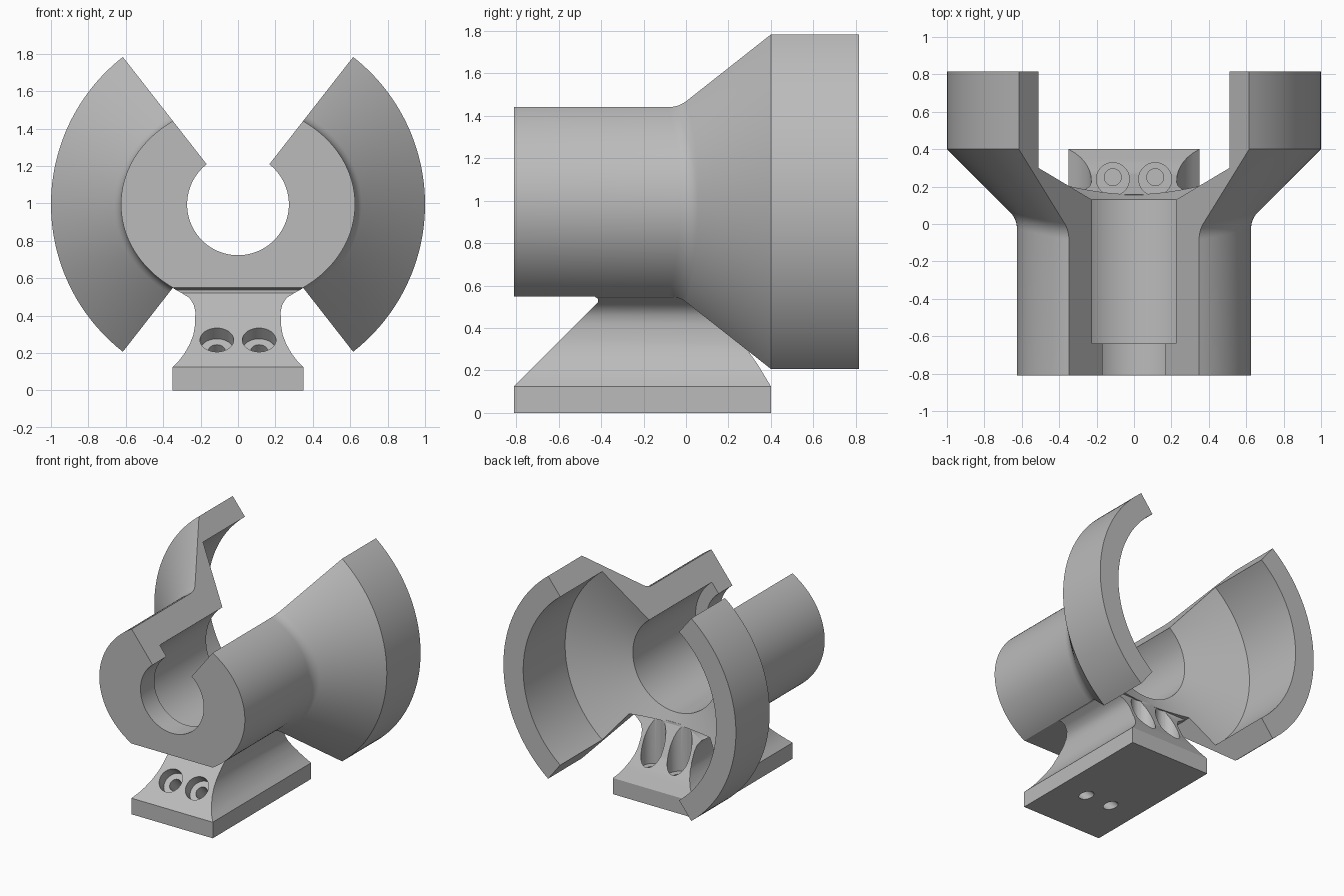
import bpy, bmesh
from math import sin, cos, radians, sqrt, tan
from mathutils import Vector, Matrix

if "Cube" in bpy.data.objects:
    bpy.data.objects.remove(bpy.data.objects["Cube"])

AXIS_Z = 0.995      # height of the bore axis
CUT = 52            # angle of the radial cut faces
FRONT, BACK = -0.81, 0.815
BORE, LIP = 0.366, 0.272

grey = bpy.data.materials.new("plain grey")
grey.use_nodes = True
grey.diffuse_color = (0.5, 0.5, 0.5, 1)
grey.node_tree.nodes["Principled BSDF"].inputs["Base Color"].default_value = (0.5, 0.5, 0.5, 1)


def finish(name, bm):
    bmesh.ops.recalc_face_normals(bm, faces=bm.faces)
    mesh = bpy.data.meshes.new(name)
    bm.to_mesh(mesh)
    bm.free()
    mesh.materials.append(grey)
    obj = bpy.data.objects.new(name, mesh)
    bpy.context.collection.objects.link(obj)
    return obj


def select(obj):
    bpy.ops.object.select_all(action='DESELECT')
    obj.select_set(True)
    bpy.context.view_layer.objects.active = obj


def smooth(obj):
    select(obj)
    bpy.ops.object.shade_smooth_by_angle(angle=radians(28))


def loft(name, rings):
    """Skin closed rings of equal length and cap both ends."""
    bm = bmesh.new()
    rows = [[bm.verts.new(p) for p in ring] for ring in rings]
    n = len(rows[0])
    for a, b in zip(rows, rows[1:]):
        for i in range(n):
            j = (i + 1) % n
            bm.faces.new((a[i], a[j], b[j], b[i]))
    bm.faces.new(rows[0])
    bm.faces.new(rows[-1])
    return finish(name, bm)


def sweep(name, start, end, profile, steps=48):
    """Sweep an angle-dependent (radius, y) profile around the bore axis."""
    rings = []
    for k in range(steps + 1):
        a = radians(start + (end - start) * k / steps)
        rings.append([(r * cos(a), y, AXIS_Z + r * sin(a)) for r, y in profile(a)])
    return loft(name, rings)


def boolean(obj, cutter, operation):
    select(obj)
    mod = obj.modifiers.new("cut", 'BOOLEAN')
    mod.operation, mod.solver, mod.object = operation, 'EXACT', cutter
    bpy.ops.object.modifier_apply(modifier=mod.name)
    bpy.data.objects.remove(cutter)


def drill(obj, start, direction, radius, length):
    d = Vector(direction).normalized()
    bm = bmesh.new()
    turn = Vector((0, 0, 1)).rotation_difference(d).to_matrix().to_4x4()
    place = Matrix.Translation(Vector(start) + d * length / 2) @ turn
    bmesh.ops.create_cone(bm, cap_ends=True, segments=40, radius1=radius,
                          radius2=radius, depth=length, matrix=place)
    boolean(obj, finish("hole_cutter", bm), 'DIFFERENCE')


# Side shells: oval tube wall, filleted into a flared collar
def shell_profile(a):
    ro = 1 / sqrt((cos(a) / 0.626) ** 2 + (sin(a) / 0.536) ** 2)
    reach = 0.05
    bend = reach / tan(radians(22.5))
    y0 = ro - 0.6 - reach
    fillet = [(ro + bend * (1 - cos(t)), y0 + bend * sin(t))
              for t in (radians(45 * i / 6) for i in range(7))]
    return ([(LIP, FRONT), (ro, FRONT)] + fillet
            + [(1, 0.4), (1, BACK), (0.83, BACK), (0.83, 0.3),
               (BORE, 0.13), (BORE, -0.64), (LIP, -0.64)])


smooth(sweep("left_shell", -CUT, CUT, shell_profile))
smooth(sweep("right_shell", 180 - CUT, 180 + CUT, shell_profile))


# Tube floor: flat underneath, bored on top
def floor_profile(a):
    ro = 0.445 / -sin(a)
    return [(LIP, FRONT), (ro, FRONT), (ro, 0.13 + (ro - BORE) * 0.366),
            (BORE, 0.13), (BORE, -0.64), (LIP, -0.64)]


smooth(sweep("tube_floor", 180 + CUT, 360 - CUT, floor_profile))

# Mounting foot: waisted section trimmed by a sloping side outline
half = [(0.35, 0), (0.35, 0.125), (0.315, 0.16), (0.285, 0.2), (0.257, 0.25),
        (0.238, 0.3), (0.23, 0.35), (0.228, 0.42), (0.237, 0.46),
        (0.26, 0.495), (0.3, 0.52), (0.345, 0.545), (0.34, 0.56)]
section = half + [(-x, z) for x, z in reversed(half)]
foot = loft("mounting_foot", [[(x, y, z) for x, z in section] for y in (-0.9, 0.5)])
outline = [(FRONT, -0.1), (0.4, -0.1), (0.4, 0.125), (0.34, 0.225), (0.27, 0.325),
           (0.16, 0.545), (0.15, 0.6), (-0.43, 0.6), (-0.43, 0.548),
           (-0.415, 0.538), (-0.415, 0.52), (FRONT, 0.125)]
trim = loft("foot_trim", [[(x, y, z) for y, z in outline] for x in (-0.5, 0.5)])
boolean(foot, trim, 'INTERSECT')

# Screw holes: tilted in the front slope, upright in the back slope
for x in (-0.113, 0.113):
    tilt = (0, 1, -1)
    drill(foot, (x, -0.735, 0.34), tilt, 0.09, 0.18)
    drill(foot, (x, -0.735, 0.34), tilt, 0.045, 0.7)
    drill(foot, (x, 0.24, 0.7), (0, 0, -1), 0.088, 0.5)
    drill(foot, (x, 0.25, 0.7), (0, 0, -1), 0.045, 0.65)
smooth(foot)
